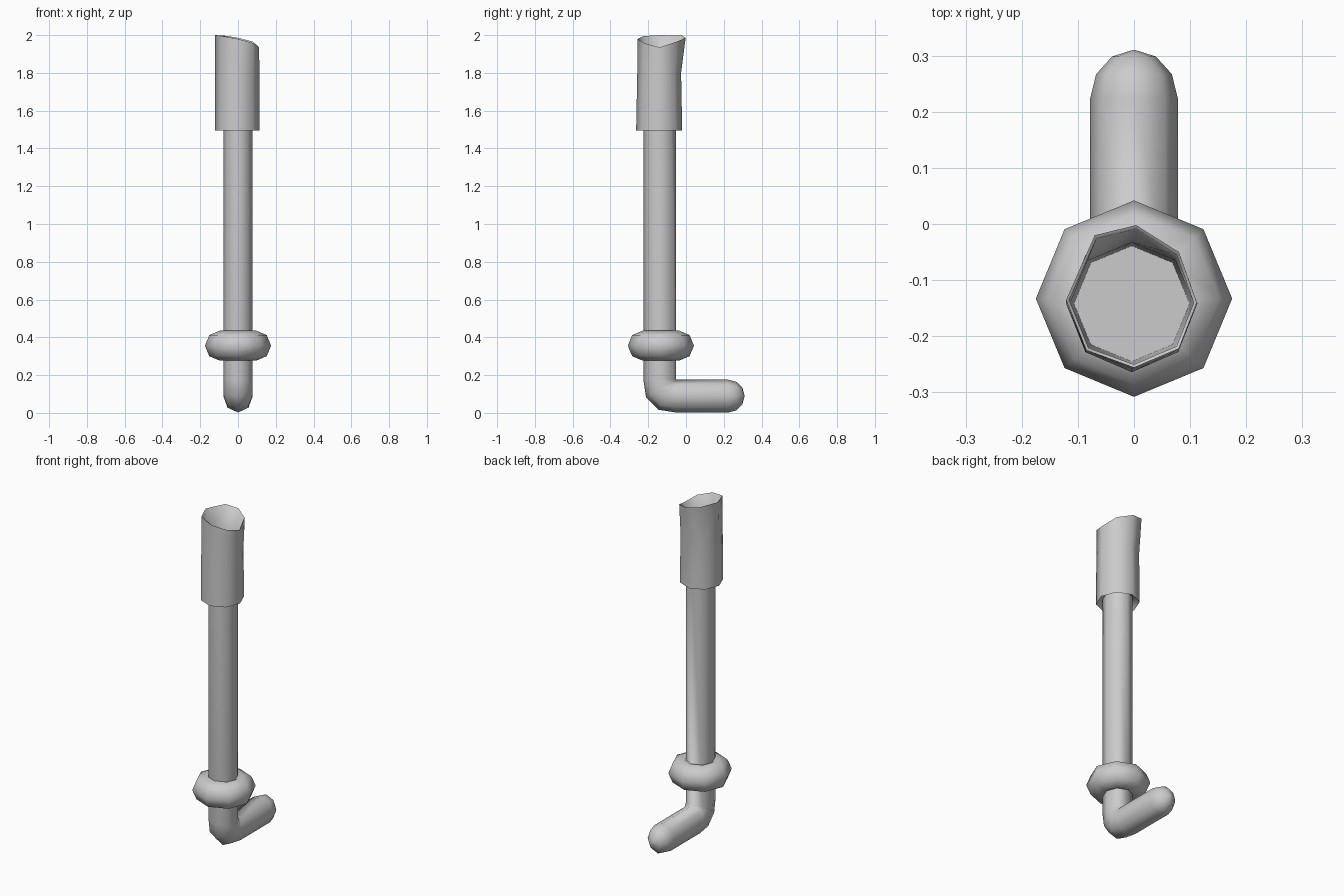
import bpy, bmesh, math
from mathutils import Vector

if "Cube" in bpy.data.objects:
    bpy.data.objects.remove(bpy.data.objects["Cube"])

SIDES = 8
AXIS_Y = -0.139


def loft(name, rings, cap_start=False, cap_end=False, close=False):
    """Skin a list of equal-length point rings into one smooth mesh."""
    bm = bmesh.new()
    rows = [[bm.verts.new(p) for p in ring] for ring in rings]
    pairs = list(zip(rows, rows[1:])) + ([(rows[-1], rows[0])] if close else [])
    for a, b in pairs:
        n = len(a)
        for i in range(n):
            j = (i + 1) % n
            bm.faces.new((a[i], a[j], b[j], b[i]))
    if cap_start:
        bm.faces.new(rows[0][::-1])
    if cap_end:
        bm.faces.new(rows[-1])
    bmesh.ops.remove_doubles(bm, verts=bm.verts[:], dist=0.0005)
    bmesh.ops.recalc_face_normals(bm, faces=bm.faces[:])
    mesh = bpy.data.meshes.new(name)
    bm.to_mesh(mesh)
    bm.free()
    obj = bpy.data.objects.new(name, mesh)
    bpy.context.collection.objects.link(obj)
    bpy.ops.object.select_all(action='DESELECT')
    obj.select_set(True)
    bpy.context.view_layer.objects.active = obj
    bpy.ops.object.shade_smooth_by_angle(angle=math.radians(65))
    return obj


def ring(center, side, rx, rs):
    """Octagonal ring spanned by the x axis and the direction 'side'."""
    return [Vector(center) + Vector((rx * math.cos(a), 0, 0)) + Vector(side) * rs * math.sin(a)
            for a in (2 * math.pi * k / SIDES for k in range(SIDES))]


# Bent pipe: long shaft, elbow pivoting on its inner corner, rounded foot
RX, RY = 0.078, 0.087
pivot = Vector((0, AXIS_Y + RY, 0.176))
rings = [ring((0, AXIS_Y, 1.54), (0, 1, 0), RX, RY)]
for deg, grow in ((0, 1), (30, 1.06), (60, 1.06), (90, 1)):
    a = math.radians(deg)
    side = Vector((0, math.cos(a), math.sin(a)))
    rings.append(ring(pivot - side * RY * grow, side, RX, RY * grow))
for deg in (0, 30, 60, 88):
    a = math.radians(deg)
    rings.append(ring((0, 0.224 + 0.086 * math.sin(a), pivot.z - RY), (0, 0, 1),
                      RX * math.cos(a), RY * math.cos(a)))
loft("bent_pipe", rings, cap_start=True, cap_end=True)

# Doughnut collar around the lower shaft
collar = []
for k in range(8):
    a = 2 * math.pi * k / 8
    r = 0.097 + 0.078 * math.cos(a)
    collar.append(ring((0, -0.133, 0.356 + 0.079 * math.sin(a)), (0, 1, 0), r, r))
loft("collar", collar, close=True)

# Hollow sleeve with a slanted, flared rim, counter-clockwise from +x
rim = [(0.112, -0.14, 1.935), (0.08, -0.05, 1.965), (0.004, -0.002, 1.985), (-0.07, -0.02, 1.997),
       (-0.121, -0.135, 2.0), (-0.085, -0.225, 1.995), (0, -0.256, 1.98), (0.08, -0.222, 1.958)]
c = (-0.004, -0.142)
rim_in = [(c[0] + (x - c[0]) * 0.95, c[1] + (y - c[1]) * 0.95, z - 0.003) for x, y, z in rim]


def level(z, rx, ry):
    return ring((c[0], c[1], z), (0, 1, 0), rx, ry)


loft("sleeve", [level(1.525, 0.074, 0.08), level(1.515, 0.105, 0.108), level(1.496, 0.117, 0.122),
                level(1.8, 0.117, 0.116), [Vector(p) for p in rim],
                [Vector(p) for p in rim_in], level(1.8, 0.11, 0.109), level(1.56, 0.103, 0.103)],
     cap_end=True)
